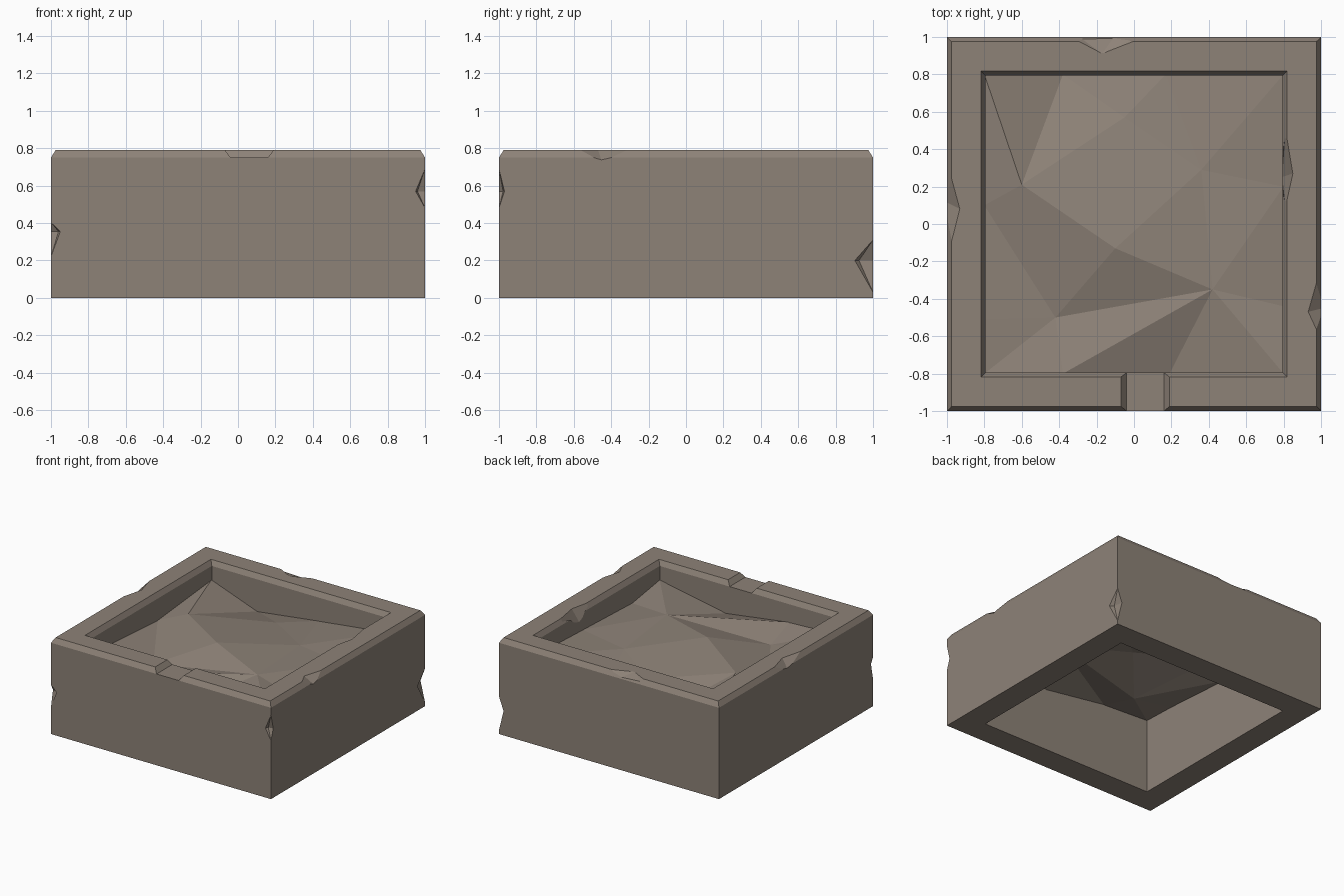
import bpy, bmesh
from mathutils import Vector
from mathutils.geometry import delaunay_2d_cdt

if "Cube" in bpy.data.objects:
    bpy.data.objects.remove(bpy.data.objects["Cube"])

stone = bpy.data.materials.new("warm grey stone")
stone.diffuse_color = (0.27, 0.225, 0.187, 1)
stone.use_nodes = True
stone.node_tree.nodes["Principled BSDF"].inputs["Base Color"].default_value = stone.diffuse_color


def make(name, bm):
    bmesh.ops.recalc_face_normals(bm, faces=bm.faces)
    me = bpy.data.meshes.new(name)
    bm.to_mesh(me)
    bm.free()
    me.materials.append(stone)
    ob = bpy.data.objects.new(name, me)
    bpy.context.collection.objects.link(ob)
    return ob


# Square wall frame: a bevelled profile swept round four corners
profile = [(1, 0), (1, .75), (.975, .79), (.818, .79), (.795, .75), (.795, 0)]
bm = bmesh.new()
rings = [[bm.verts.new((sx * r, sy * r, z)) for sx, sy in ((-1, -1), (1, -1), (1, 1), (-1, 1))]
         for r, z in profile]
for a, b in zip(rings, rings[1:] + rings[:1]):
    for i in range(4):
        j = (i + 1) % 4
        bm.faces.new((a[i], a[j], b[j], b[i]))
frame = make("wall_frame", bm)


# Cutters are convex hulls of a few points
def cut(name, points):
    bm = bmesh.new()
    for p in points:
        bm.verts.new(p)
    res = bmesh.ops.convex_hull(bm, input=bm.verts)
    junk = {v for v in res["geom_interior"] if isinstance(v, bmesh.types.BMVert)}
    bmesh.ops.delete(bm, geom=list(junk), context="VERTS")
    cutter = make(name, bm)
    mod = frame.modifiers.new(name, "BOOLEAN")
    mod.object, mod.operation, mod.solver = cutter, "DIFFERENCE", "EXACT"
    bpy.context.view_layer.objects.active = frame
    bpy.ops.object.modifier_apply(modifier=name)
    bpy.data.objects.remove(cutter)


# Spout notch through the front rim
cut("notch", [(x, y, z) for y in (-1.05, -.74)
              for x, z in ((-.04, .75), (.16, .75), (.22, .83), (-.10, .83))])

# Chips on the vertical corners: sign x, sign y, low, high, deepest z, depth x, depth y
for sx, sy, lo, hi, mid, dx, dy in ((-1, -1, .22, .405, .355, .04, .02), (1, -1, .48, .69, .57, .04, .022),
                                    (1, 1, .03, .31, .20, .03, .075)):
    cut("corner_chip", [(sx, sy, lo), (sx, sy, hi), (sx * (1 - dx), sy * (1 - dy), mid),
                        (sx * (1 - dx * 1.5), sy * 1.02, mid), (sx * 1.02, sy * (1 - dy * 1.5), mid),
                        (sx * 1.1, sy * 1.1, mid)])

# Chips along the top edges of the rim
cut("back_chip", [(-.32, .98, .80), (.04, .98, .80), (-.17, .91, .791), (-.10, 1.01, .755),
                  (-.15, 1.05, .85), (-.15, .95, .85), (-.32, 1.02, .76), (.04, 1.02, .77)])
cut("left_chip", [(-.985, .30, .795), (-.985, -.16, .795), (-.93, .08, .791), (-1.01, .12, .73),
                  (-1.05, .08, .85), (-.95, .08, .85)])
cut("right_chip", [(.985, -.26, .795), (.985, -.60, .795), (.93, -.47, .791), (1.01, -.45, .73),
                   (1.05, -.45, .85), (.95, -.45, .85)])
cut("inner_chip", [(.81, .52, .795), (.81, .08, .795), (.85, .27, .791), (.79, .25, .68),
                   (.76, .25, .85), (.84, .27, .85)])

# Uneven floor sheet inside the frame
pts = [(-.8, -.8, .62), (.8, -.8, .635), (.8, .8, .63), (-.8, .8, .635),
       (-.38, -.8, .60), (.19, -.8, .52), (.8, -.44, .58), (.8, .2, .605), (.17, .8, .555),
       (-.38, .8, .485), (-.8, .1, .57), (-.8, -.51, .61),
       (-.05, .57, .57), (-.6, .21, .63), (.36, .29, .60), (-.1, -.13, .66),
       (.42, -.35, .62), (-.42, -.5, .54)]
edges = [(15, 16), (17, 16), (4, 16), (15, 17), (13, 12), (12, 14), (14, 15), (13, 15), (14, 16)]
co, _, faces, *_ = delaunay_2d_cdt([Vector(p[:2]) for p in pts], edges, [], 0, 1e-5)
height = lambda c: min(pts, key=lambda p: (p[0] - c.x) ** 2 + (p[1] - c.y) ** 2)[2]
bm = bmesh.new()
vs = [bm.verts.new((c.x, c.y, height(c))) for c in co]
for f in faces:
    bm.faces.new([vs[i] for i in f])
floor = make("uneven_floor", bm)
